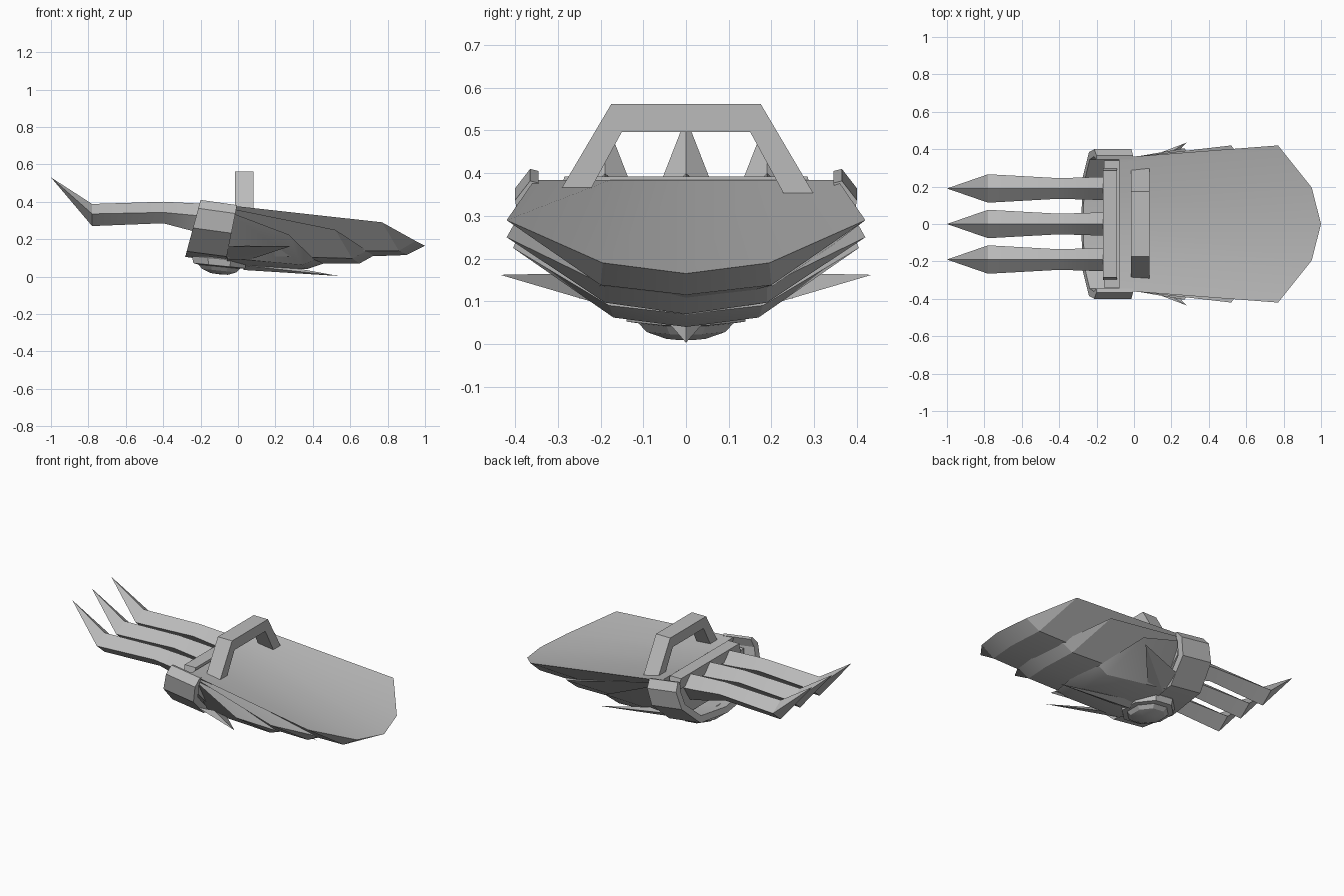
import bpy
import bmesh
import math

cube = bpy.data.objects.get("Cube")
if cube:
    bpy.data.objects.remove(cube, do_unlink=True)

GREY = (0.5, 0.5, 0.5, 1.0)
steel = bpy.data.materials.new("steel_grey")
steel.use_nodes = True
steel.diffuse_color = GREY
steel.node_tree.nodes["Principled BSDF"].inputs["Base Color"].default_value = GREY


def sweep(name, rows, angle=25):
    """Skin a closed ring of equally long rows and cap both ends."""
    bm = bmesh.new()
    grid = [[bm.verts.new(p) for p in row] for row in rows]
    for i, row in enumerate(grid):
        after = grid[(i + 1) % len(grid)]
        for j in range(len(row) - 1):
            bm.faces.new((row[j], row[j + 1], after[j + 1], after[j]))
    for end in (0, -1):
        bm.faces.new([row[end] for row in grid])
    bmesh.ops.remove_doubles(bm, verts=bm.verts, dist=0.0005)
    bmesh.ops.dissolve_degenerate(bm, edges=bm.edges, dist=0.0005)
    bmesh.ops.recalc_face_normals(bm, faces=bm.faces)
    mesh = bpy.data.meshes.new(name)
    bm.to_mesh(mesh)
    bm.free()
    mesh.materials.append(steel)
    obj = bpy.data.objects.new(name, mesh)
    bpy.context.collection.objects.link(obj)
    bpy.ops.object.select_all(action="DESELECT")
    obj.select_set(True)
    bpy.context.view_layer.objects.active = obj
    bpy.ops.object.shade_smooth_by_angle(angle=math.radians(angle))
    return obj


def both_sides(half):
    """Mirror a half row that runs from the +y side to the middle."""
    return half + [(x, -y, z) for x, y, z in reversed(half[:-1])]


def shell(name, x, side, top_z, keel_z, corner, upper, lower):
    """One overlapping plate: flat at the wrist, curved rim at the far end."""
    start = (x, side, top_z)
    rows = [
        [start, (x, side / 2, top_z), (x, 0, top_z)],
        [corner] + upper,
        [corner] + lower,
        [start, (x, 0.21, keel_z + 0.05), (x, 0, keel_z)],
    ]
    return sweep(name, [both_sides(r) for r in rows])


# Three overlapping forearm plates
shell("upper_plate", -0.08, 0.355, 0.384, 0.08, (0.77, 0.42, 0.29),
      [(0.95, 0.195, 0.19), (1.0, 0, 0.165)],
      [(0.86, 0.2, 0.138), (0.9, 0, 0.115)])
shell("middle_plate", -0.07, 0.352, 0.37, 0.065, (0.52, 0.42, 0.25),
      [(0.69, 0.19, 0.138), (0.74, 0, 0.12)],
      [(0.61, 0.19, 0.097), (0.65, 0, 0.07)])
shell("lower_plate", -0.06, 0.348, 0.35, 0.05, (0.27, 0.405, 0.225),
      [(0.41, 0.18, 0.09), (0.46, 0, 0.07)],
      [(0.34, 0.17, 0.062), (0.37, 0, 0.04)])

# Wrist collar: a slanted band around the sides and underside
outer = [(0.365, 0.41), (0.4, 0.365), (0.385, 0.26), (0.25, 0.135), (0, 0.105)]
inner = [(0.345, 0.405), (0.36, 0.355), (0.345, 0.275), (0.23, 0.17), (0, 0.14)]


def front_row(profile):
    return both_sides([(-0.2 - (0.41 - z) * 0.27, y, z) for y, z in profile])


def back_row(profile):
    return both_sides([(-0.005 - (0.41 - z) * 0.2, y, z - 0.028) for y, z in profile])


sweep("wrist_collar", [front_row(outer), back_row(outer), back_row(inner), front_row(inner)])


def bar(name, x0, x1, section):
    """Prism along x with a mirrored section."""
    ring = section + [(-y, z) for y, z in reversed(section)]
    return sweep(name, [[(x0, y, z), (x1, y, z)] for y, z in ring])


# Wrist filling and the crossbar over the claw roots
bar("wrist_core", -0.16, -0.04, [(0.34, 0.34), (0.33, 0.26), (0.22, 0.15)])
bar("claw_crossbar", -0.165, -0.09, [(0.285, 0.392), (0.3, 0.33)])

# Grip handle
arch = [(0.3, 0.35), (0.175, 0.562), (-0.175, 0.562), (-0.3, 0.35)]
gap = [(0.23, 0.35), (0.15, 0.497), (-0.15, 0.497), (-0.23, 0.35)]
FRONT, BACK = -0.015, 0.082
sweep("grip_handle", [[(x, y, z) for y, z in path] for x, path in
                      ((FRONT, arch), (BACK, arch), (BACK, gap), (FRONT, gap))])

# Claws: stations of x, half width, ridge, side and lower heights
stations = [(-0.13, 0.062, 0.385, 0.32, 0.22), (-0.24, 0.06, 0.392, 0.328, 0.243),
            (-0.4, 0.055, 0.4, 0.343, 0.285), (-0.78, 0.076, 0.388, 0.335, 0.27),
            (-1.0, 0, 0.53, 0.53, 0.53)]
for label, y in (("left", 0.19), ("middle", 0), ("right", -0.19)):
    sweep(label + "_claw", [
        [(x, y, top) for x, w, top, mid, low in stations],
        [(x, y + w, mid) for x, w, top, mid, low in stations],
        [(x, y, low) for x, w, top, mid, low in stations],
        [(x, y - w, mid) for x, w, top, mid, low in stations]])

# Eight-sided boss under the wrist, tipped down toward the plates
lathe = [(0.13, 0.125), (0.158, 0.095), (0.15, 0.058), (0.12, 0.053),
         (0.1, 0.032), (0.05, 0.014), (0, 0.012)]
rows = []
for i in range(8):
    a = (i + 0.5) * math.tau / 8
    rows.append([(-0.1 + r * math.cos(a), r * math.sin(a), z - 0.1 * r * math.cos(a))
                 for r, z in lathe])
sweep("wrist_boss", rows, 20)


def spike(name, base, tip):
    return sweep(name, [[p, tip] for p in base], 10)


# Side spikes and the long keel spike
for label, s in (("left", 1), ("right", -1)):
    base = [(-0.07, 0.3, 0.16), (-0.05, 0.19, 0.09), (0.06, 0.19, 0.09), (0.04, 0.29, 0.165)]
    spike(label + "_spike", [(x, y * s, z) for x, y, z in base], (0.28, 0.435 * s, 0.162))
spike("keel_spike", [(0.03, -0.05, 0.06), (0.03, 0, 0.035), (0.03, 0.05, 0.06), (0.06, 0, 0.09)],
      (0.54, 0, 0.003))
